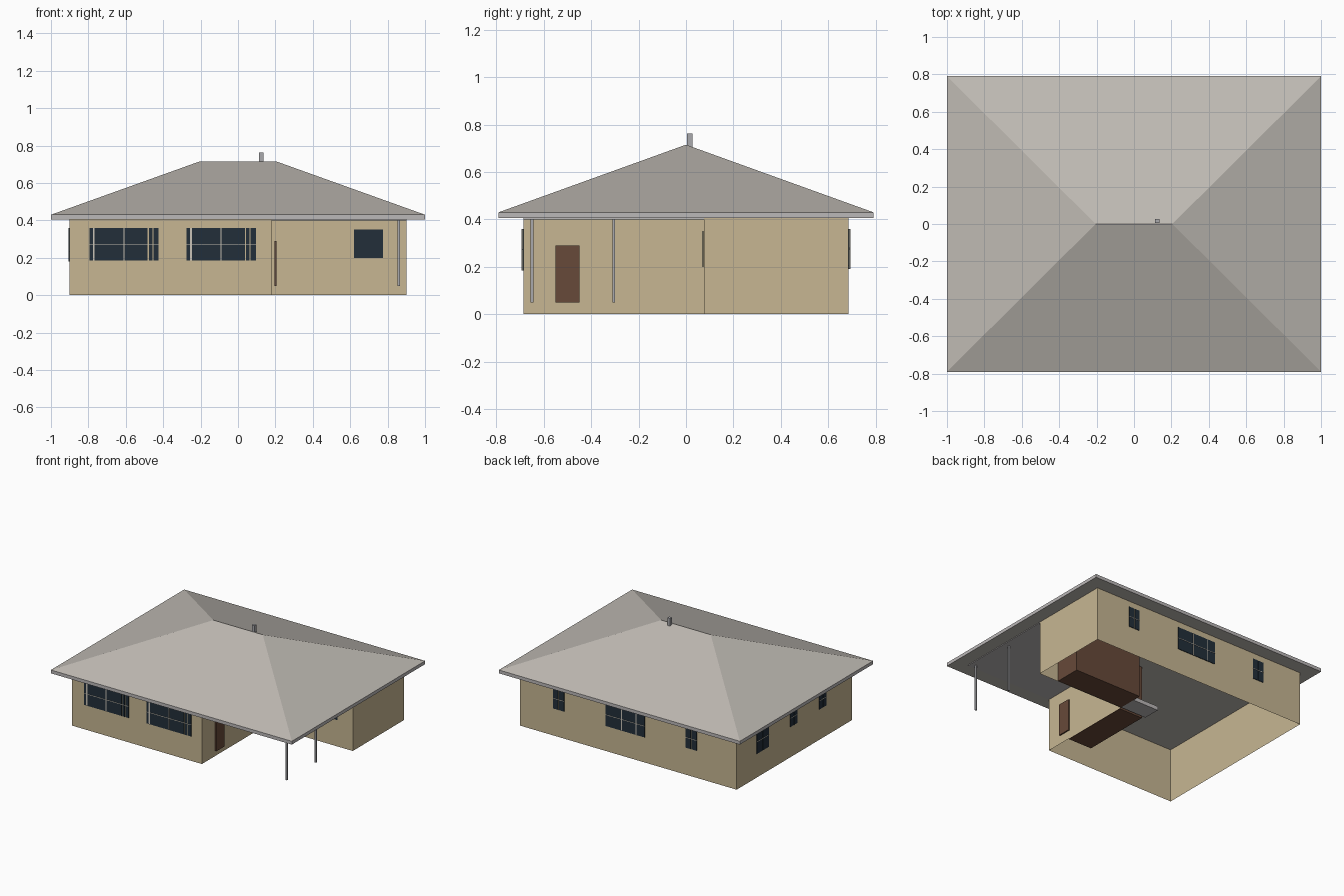
import bpy, bmesh
from mathutils import Vector

old = bpy.data.objects.get("Cube")
if old:
    bpy.data.objects.remove(old, do_unlink=True)


def material(name, rgb):
    m = bpy.data.materials.new(name)
    m.use_nodes = True
    m.diffuse_color = (*rgb, 1)
    m.node_tree.nodes["Principled BSDF"].inputs["Base Color"].default_value = (*rgb, 1)
    return m


TAN = material("tan wall", (0.57, 0.47, 0.29))
ROOF = material("grey roof", (0.52, 0.49, 0.45))
FASCIA = material("pale fascia", (0.50, 0.48, 0.48))
METAL = material("grey metal", (0.40, 0.40, 0.42))
GLASS = material("dark glass", (0.016, 0.028, 0.042))
WOOD = material("brown wood", (0.136, 0.067, 0.041))
BAR = material("cream bar", (0.60, 0.56, 0.48))

EAVE, FRONT, SIDE = 0.405, 0.685, 0.9
NOOK_X, NOOK_Y = 0.18, 0.075


def finish(name, bm, *mats):
    mesh = bpy.data.meshes.new(name)
    bm.to_mesh(mesh)
    bm.free()
    for m in mats:
        mesh.materials.append(m)
    obj = bpy.data.objects.new(name, mesh)
    bpy.context.scene.collection.objects.link(obj)
    return obj


def add_box(bm, lo, hi, mat_index=0):
    lo, hi = Vector(lo), Vector(hi)
    verts = bmesh.ops.create_cube(bm, size=1)["verts"]
    for v in verts:
        v.co = (lo + hi) / 2 + v.co * (hi - lo)
    for f in {f for v in verts for f in v.link_faces}:
        f.material_index = mat_index


def box(name, lo, hi, mat):
    bm = bmesh.new()
    add_box(bm, lo, hi)
    return finish(name, bm, mat)


# Outer walls: thin sheets around an L-shaped plan, open underneath
plan = [(-SIDE, -FRONT), (NOOK_X, -FRONT), (NOOK_X, NOOK_Y),
        (SIDE, NOOK_Y), (SIDE, FRONT), (-SIDE, FRONT)]
bm = bmesh.new()
low = [bm.verts.new((x, y, 0)) for x, y in plan]
high = [bm.verts.new((x, y, EAVE)) for x, y in plan]
for i in range(len(plan)):
    j = (i + 1) % len(plan)
    bm.faces.new((low[i], low[j], high[j], high[i]))
finish("walls", bm, TAN)

# Hip roof: slab with its top replaced by four slopes up to a ridge
bm = bmesh.new()
add_box(bm, (-1, -0.79, EAVE), (1, 0.79, 0.43))
bm.normal_update()
top = next(f for f in bm.faces if f.normal.z > 0.9)
edges = list(top.edges)
bmesh.ops.delete(bm, geom=[top], context="FACES_ONLY")
left, right = (bm.verts.new((x, 0, 0.715)) for x in (0.205, -0.205))
for e in edges:
    a, b = e.verts
    if abs(a.co.x - b.co.x) < 0.1:
        bm.faces.new((a, b, left if a.co.x > 0 else right))
    else:
        if a.co.x > b.co.x:
            a, b = b, a
        bm.faces.new((a, b, left, right))
bmesh.ops.recalc_face_normals(bm, faces=bm.faces[:])
for f in bm.faces:
    f.material_index = int(abs(f.normal.z) < 0.1)
finish("roof", bm, ROOF, FASCIA)

box("porch_ceiling", (NOOK_X, -FRONT, 0.4), (SIDE, NOOK_Y, EAVE), FASCIA)
box("chimney", (0.112, 0.005, 0.68), (0.135, 0.028, 0.762), METAL)

# Porch posts
for name, y in (("front_post", -0.65), ("rear_post", -0.305)):
    box(name, (0.853, y - 0.006, 0.05), (0.865, y + 0.006, EAVE), METAL)

# Entrance door and indoor fittings
box("front_door", (0.195, -0.55, 0.05), (0.205, -0.45, 0.29), WOOD)
box("rear_cupboard", (NOOK_X, NOOK_Y + 0.004, 0), (0.74, 0.275, 0.4), WOOD)
box("side_cupboard", (-0.02, -0.48, 0), (NOOK_X - 0.004, 0.06, 0.4), WOOD)
box("corner_slab", (-0.035, NOOK_Y + 0.004, 0), (NOOK_X, 0.21, 0.03), FASCIA)


def window(name, wall, start, end, z0, z1, gaps=(), bars=(), cross=True):
    """Glass panes split by gaps, with cream bars; wall is (axis, position, outward)."""
    axis, pos, out = wall
    bm = bmesh.new()

    def plate(a, b, c, d, depth, index):
        near, far = sorted((pos + out * 0.001, pos + out * depth))
        if axis == "y":
            add_box(bm, (a, near, c), (b, far, d), index)
        else:
            add_box(bm, (near, a, c), (far, b, d), index)

    stops = [start] + [start + g + s * 0.003 for g in gaps for s in (-1, 1)] + [end]
    for a, b in zip(stops[::2], stops[1::2]):
        plate(a, b, z0, z1, 0.005, 0)
    for g, width in bars:
        plate(start + g - width / 2, start + g + width / 2, z0, z1, 0.008, 1)
    if cross:
        mid = (z0 + z1) / 2
        plate(start, end, mid - 0.002, mid + 0.002, 0.007, 1)
    finish(name, bm, GLASS, BAR)


FRONT_WALL, BACK_WALL = ("y", -FRONT, -1), ("y", FRONT, 1)
PORCH_WALL, SIDE_WALL = ("y", NOOK_Y, -1), ("x", -SIDE, -1)

# Front windows
for name, x in (("front_window_right", -0.795), ("front_window_left", -0.275)):
    window(name, FRONT_WALL, x, x + 0.37, 0.185, 0.36, gaps=(0.315, 0.34),
           bars=((0.024, 0.01), (0.185, 0.006)))
window("porch_window", PORCH_WALL, 0.62, 0.775, 0.2, 0.35, cross=False)

# Back windows
window("back_window_wide", BACK_WALL, -0.14, 0.185, 0.19, 0.36,
       bars=((0.07, 0.005), (0.19, 0.005)))
for name, x in (("back_window_left", 0.53), ("back_window_right", -0.57)):
    window(name, BACK_WALL, x, x + 0.09, 0.205, 0.36, gaps=(0.045,))

# Side windows
window("side_window_back", SIDE_WALL, 0.31, 0.45, 0.18, 0.36, gaps=(0.07,))
for name, y in (("side_window_middle", -0.03), ("side_window_front", -0.375)):
    window(name, SIDE_WALL, y, y + 0.085, 0.23, 0.36, gaps=(0.042,))
